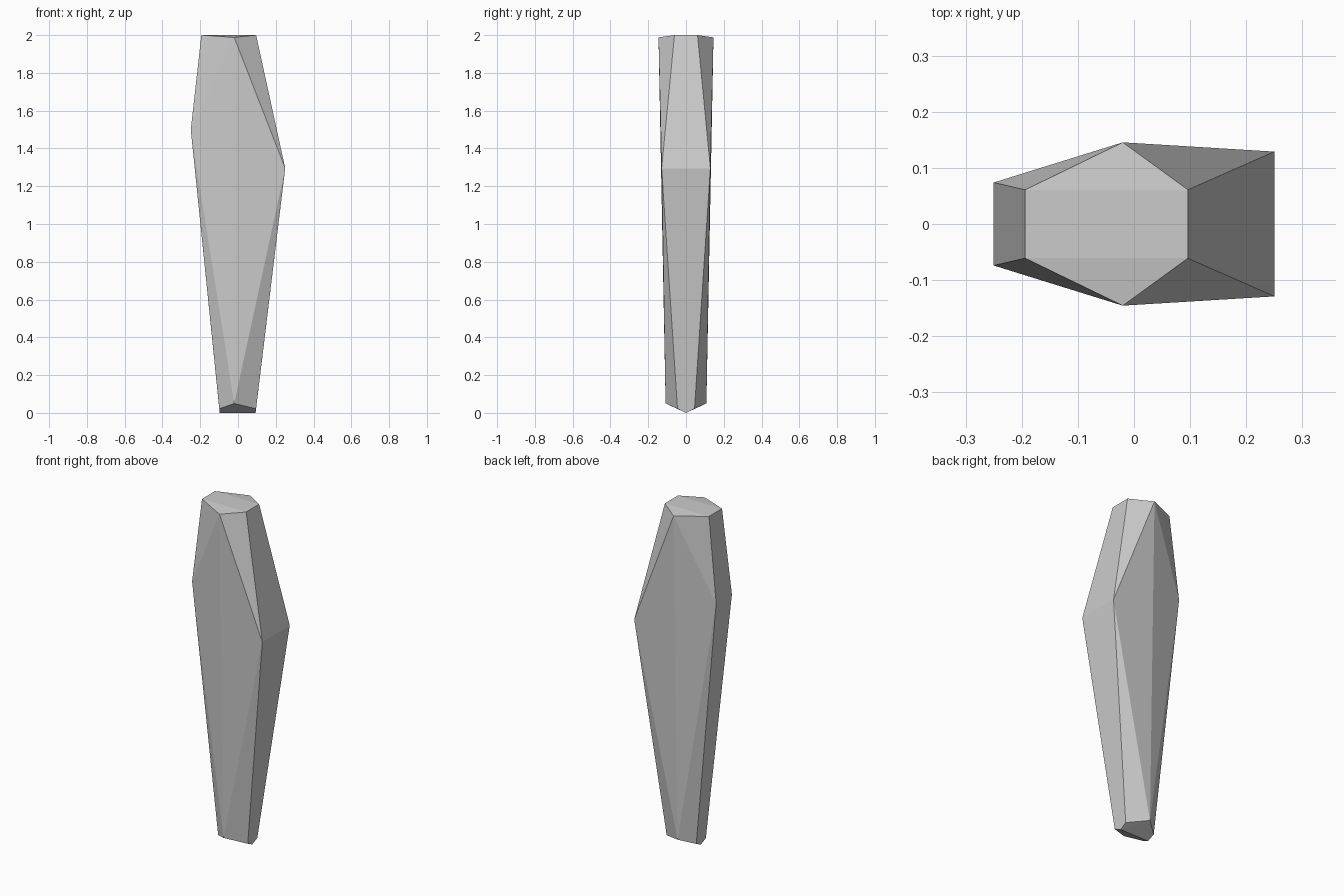
import bpy, bmesh

if "Cube" in bpy.data.objects:
    bpy.data.objects.remove(bpy.data.objects["Cube"])

# Faceted convex shard: corner points on the +y half (x, y, z), mirrored to -y
half = [
    # top rim
    (-0.194, 0.061, 2.0), (-0.02, 0.1455, 1.988), (0.096, 0.061, 2.0),
    # widest corners
    (-0.25, 0.074, 1.5), (0.25, 0.129, 1.295),
    # lower rim
    (-0.099, 0.045, 0.022), (-0.02, 0.108, 0.05), (0.0955, 0.045, 0.022),
]
# ridge under the tip
ridge = [(-0.097, 0, 0), (0.093, 0, 0)]

bm = bmesh.new()
for x, y, z in half:
    for side in (1, -1):
        bm.verts.new((x, y * side, z))
for p in ridge:
    bm.verts.new(p)
bmesh.ops.convex_hull(bm, input=bm.verts[:])
bmesh.ops.recalc_face_normals(bm, faces=bm.faces[:])

mesh = bpy.data.meshes.new("faceted_shard")
bm.to_mesh(mesh)
bm.free()
shard = bpy.data.objects.new("faceted_shard", mesh)
bpy.context.collection.objects.link(shard)
